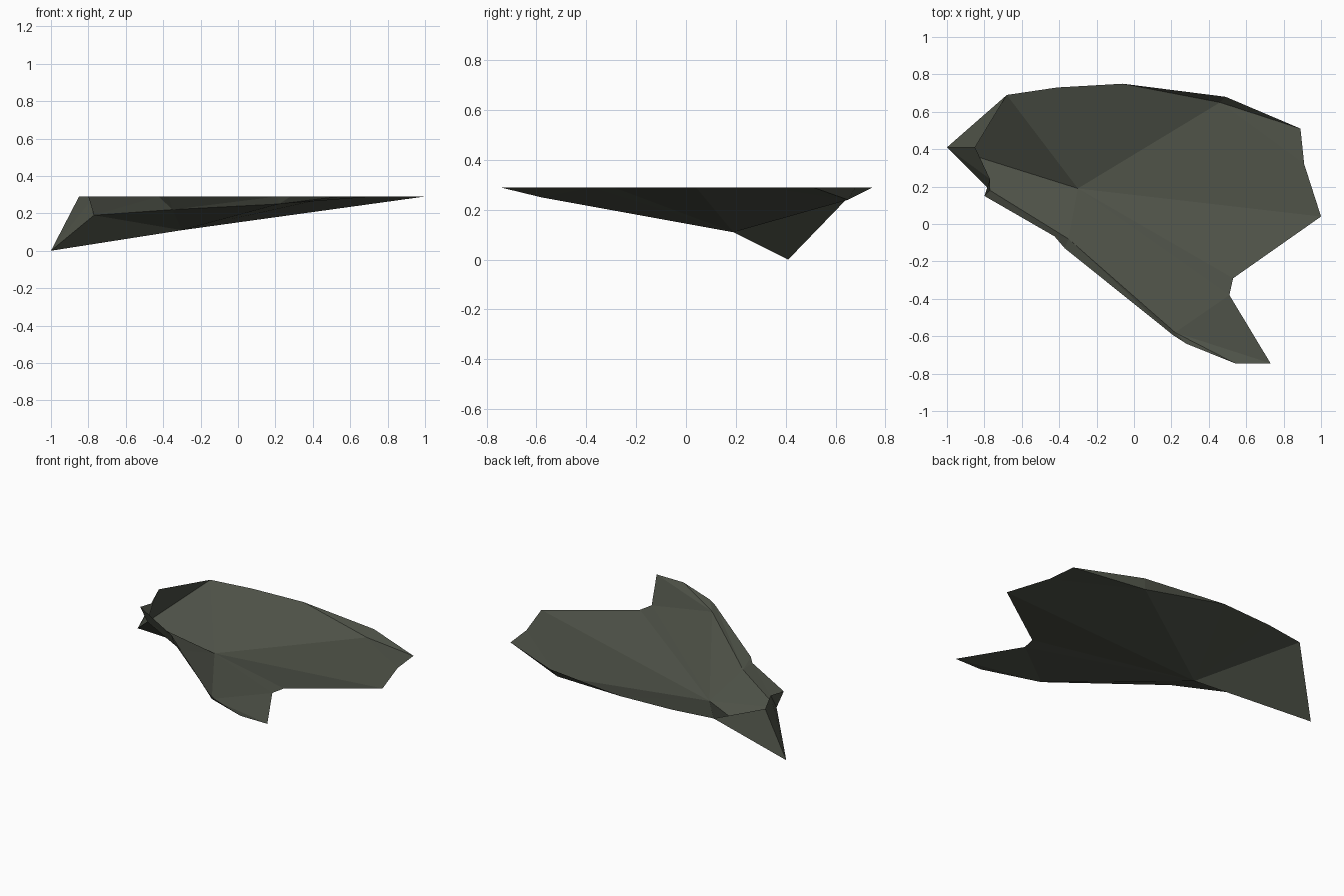
import bpy
import bmesh

cube = bpy.data.objects.get("Cube")
if cube:
    bpy.data.objects.remove(cube, do_unlink=True)

# Flat grey-green material
mat = bpy.data.materials.new("dark grey green")
mat.use_nodes = True
colour = (0.08, 0.088, 0.067, 1)
mat.diffuse_color = colour
mat.node_tree.nodes["Principled BSDF"].inputs["Base Color"].default_value = colour

# Level upper rim of the shell, walked around its outline
RIM = 0.29
rim = {
    "back_right": (-.68, .69), "back_mid": (-.41, .73), "back_peak": (-.06, .75),
    "back_left": (.49, .68), "left_back": (.89, .51), "left_mid": (.91, .32),
    "left_tip": (1, .04), "notch_back": (.53, -.29), "notch_front": (.51, -.38),
    "tail_left": (.73, -.745), "tail_right": (.54, -.745), "tail_bend": (.28, -.64),
    "tail_root": (.21, -.595), "side_bend": (-.37, -.13), "side": (-.425, -.066),
    "beak_front": (-.8, .15), "beak_notch": (-.77, .24), "beak_back": (-.85, .41),
}

# Lower folds of the shell
low = {
    "beak_tip": (-1, .41, 0), "keel": (-.3, .19, .11), "beak_fold": (-.77, .18, .19),
    "side_fold": (-.35, -.08, .22), "tail_fold": (.22, -.58, .25),
    "back_fold": (.46, .65, .24),
}

# Triangle fans spreading from each fold point
fans = {
    "beak_tip": "back_right beak_back beak_notch beak_fold keel back_right",
    "beak_fold": "beak_notch beak_front side side_fold",
    "side_fold": "side side_bend tail_root tail_fold",
    "tail_fold": "tail_root tail_bend tail_right tail_left notch_front",
    "keel": "beak_fold side_fold tail_fold notch_front notch_back left_tip "
            "back_fold back_peak back_mid back_right",
    "back_fold": "left_tip left_mid left_back back_left back_peak",
}

bm = bmesh.new()
verts = {name: bm.verts.new((x, y, RIM)) for name, (x, y) in rim.items()}
verts.update({name: bm.verts.new(co) for name, co in low.items()})
for centre, ring in fans.items():
    names = ring.split()
    for a, b in zip(names, names[1:]):
        bm.faces.new((verts[centre], verts[a], verts[b]))

# Turn the hollow side up
bm.normal_update()
bmesh.ops.recalc_face_normals(bm, faces=bm.faces)
if sum(f.normal.z * f.calc_area() for f in bm.faces) < 0:
    bmesh.ops.reverse_faces(bm, faces=bm.faces)

mesh = bpy.data.meshes.new("shell")
bm.to_mesh(mesh)
bm.free()
mesh.materials.append(mat)
shell = bpy.data.objects.new("shell", mesh)
bpy.context.collection.objects.link(shell)
